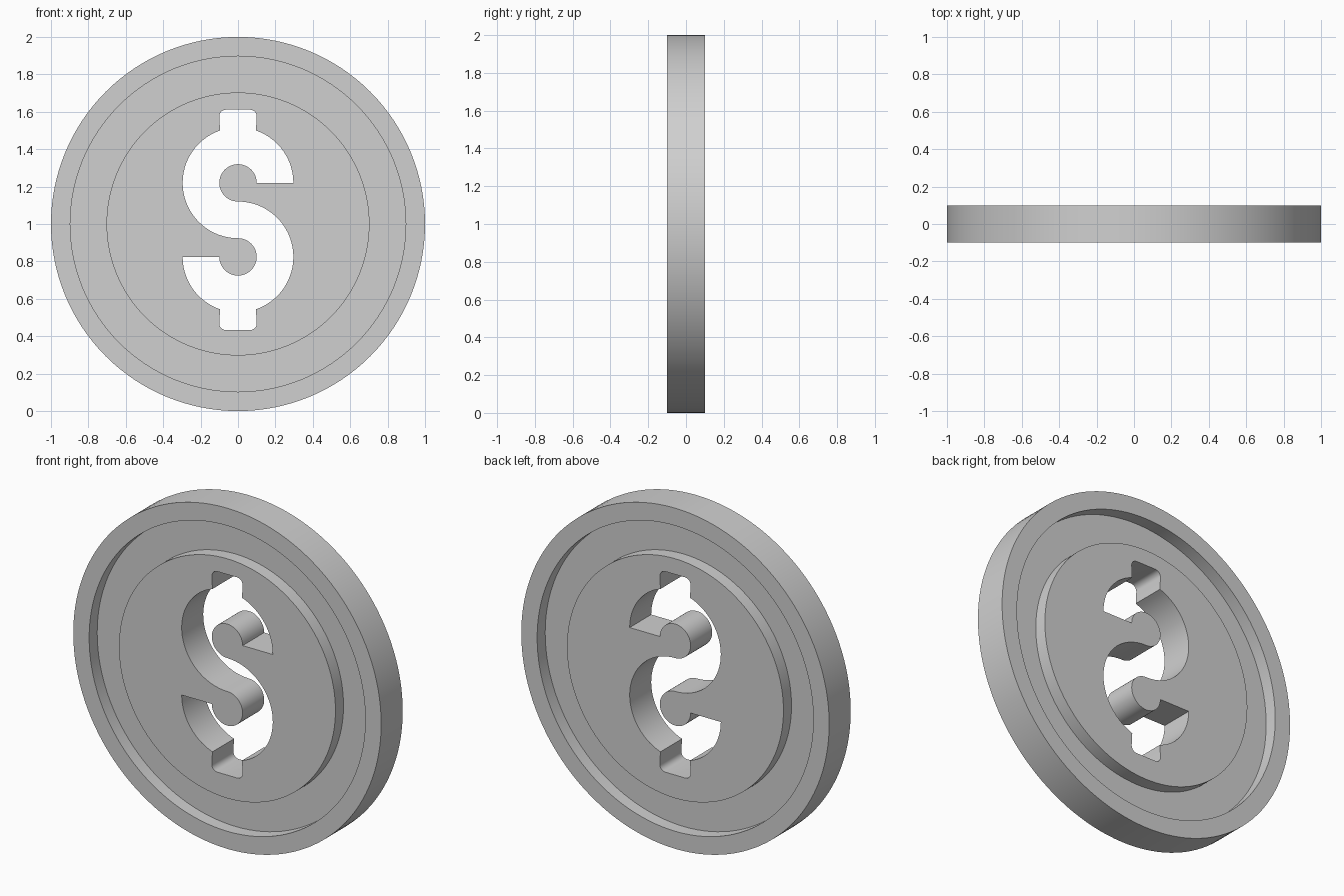
import bpy, bmesh, math
from math import sin, cos, radians
from mathutils import Vector

if "Cube" in bpy.data.objects:
    bpy.data.objects.remove(bpy.data.objects["Cube"])

HALF = 0.1        # half of the coin thickness
FLOOR = 0.025     # half thickness at the groove floor
SEGMENTS = 128
MID_Z = 1.022     # centre of the pierced symbol

grey = bpy.data.materials.new("light grey")
grey.use_nodes = True
grey.diffuse_color = (0.63, 0.63, 0.63, 1)
grey.node_tree.nodes["Principled BSDF"].inputs["Base Color"].default_value = grey.diffuse_color


def make_object(name, bm):
    bmesh.ops.recalc_face_normals(bm, faces=bm.faces)
    mesh = bpy.data.meshes.new(name)
    bm.to_mesh(mesh)
    bm.free()
    obj = bpy.data.objects.new(name, mesh)
    obj.data.materials.append(grey)
    bpy.context.collection.objects.link(obj)
    return obj


def loft(name, rings):
    """Join rings of points with quads and cap both ends."""
    bm = bmesh.new()
    loops = [[bm.verts.new(p) for p in ring] for ring in rings]
    for a, b in zip(loops, loops[1:]):
        for i in range(len(a)):
            j = (i + 1) % len(a)
            bm.faces.new((a[i], a[j], b[j], b[i]))
    bm.faces.new(loops[0])
    bm.faces.new(loops[-1])
    return make_object(name, bm)


def arc(cx, cz, r, start, end, steps):
    angles = [radians(start + (end - start) * i / steps) for i in range(steps + 1)]
    return [Vector((cx + r * cos(a), cz + r * sin(a))) for a in angles]


# Coin body: raised centre, groove and rim, the same on both sides
front = [(0.703, -HALF), (0.703, -FLOOR), (0.897, -FLOOR), (0.897, -HALF), (1, -HALF)]
profile = front + [(r, -y) for r, y in reversed(front)]
coin = loft("coin", [[(p.x, y, 1 + p.y) for p in arc(0, 0, r, 0, 360, SEGMENTS)[:-1]]
                     for r, y in profile])

# Half of the symbol outline about its centre: outer bow, bar stub, inner hook
OFFSET, OUTER, INNER, BAR, TIP, ROUND = 0.198, 0.296, 0.1, 0.096, 0.589, 0.035
notch = math.degrees(math.acos(BAR / OUTER))
half = arc(0, OFFSET, OUTER, 0, notch, 14)
half += arc(BAR - ROUND + 0.004, TIP - ROUND, ROUND, 0, 90, 5)
half += arc(-BAR + ROUND - 0.004, TIP - ROUND, ROUND, 90, 180, 5)
half += arc(0, OFFSET, OUTER, 180 - notch, 270, 32)
half += arc(0, -OFFSET, INNER, 90, -180, 36)[1:]
outline = half + [-p for p in half]
cutter = loft("symbol_cutter", [[(p.x, y, MID_Z + p.y) for p in outline]
                                for y in (-2 * HALF, 2 * HALF)])
cutter.hide_render = True

# Pierce the symbol through the coin
cut = coin.modifiers.new("pierce", 'BOOLEAN')
cut.operation = 'DIFFERENCE'
cut.solver = 'EXACT'
cut.object = cutter
bpy.ops.object.select_all(action='DESELECT')
bpy.context.view_layer.objects.active = coin
coin.select_set(True)
bpy.ops.object.modifier_apply(modifier=cut.name)
bpy.data.objects.remove(cutter)
bpy.ops.object.shade_smooth_by_angle(angle=radians(30))
